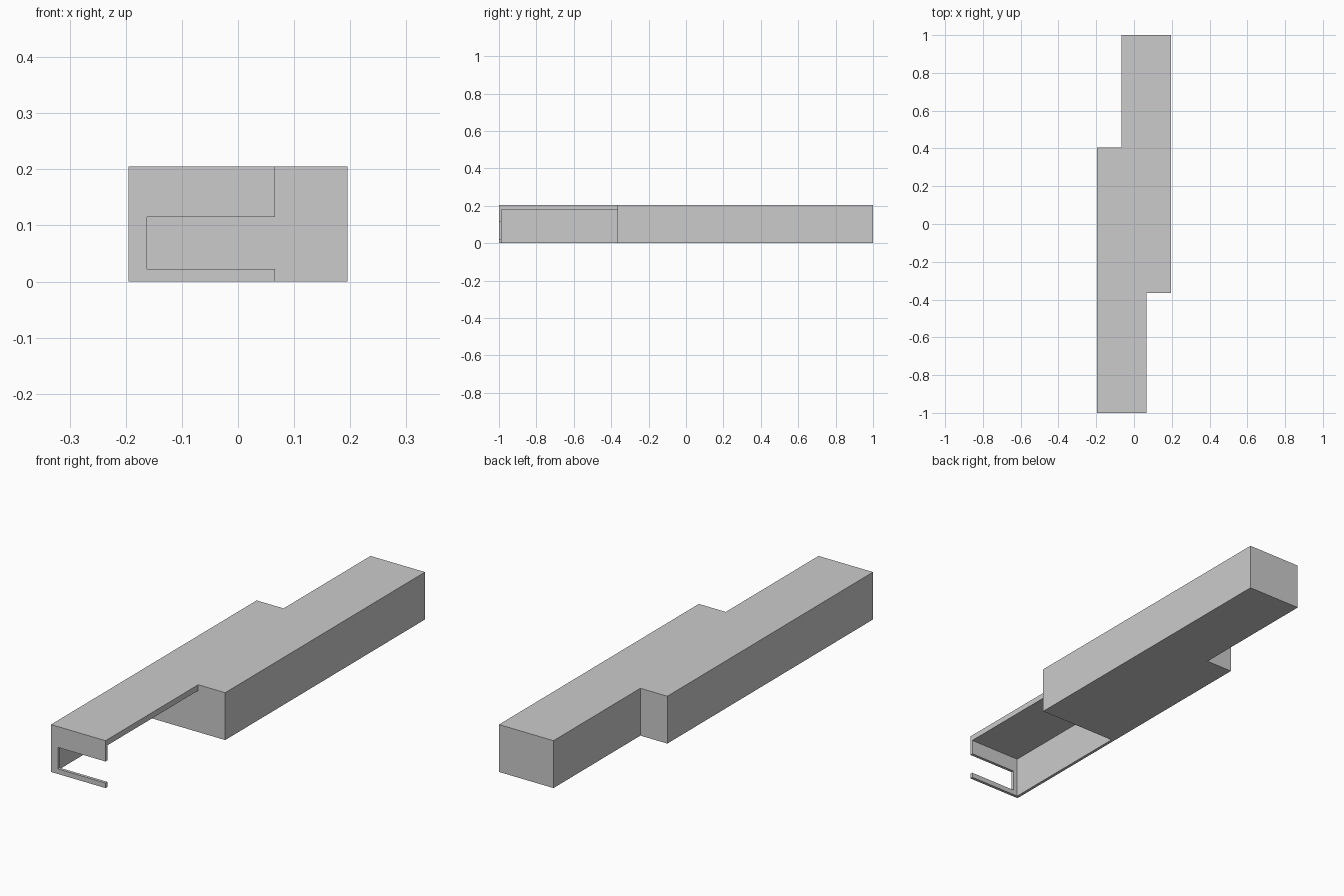
import bpy, bmesh

if "Cube" in bpy.data.objects:
    bpy.data.objects.remove(bpy.data.objects["Cube"])

HALF_W, HEIGHT = 0.195, 0.205
INSET = 0.066            # x of the offset ends
STEP_F, STEP_B = -0.366, 0.406


def prism(name, outline, z0, z1):
    """Extrude an xy outline from z0 to z1."""
    bm = bmesh.new()
    base = bm.faces.new([bm.verts.new((x, y, z0)) for x, y in outline])
    top = bmesh.ops.extrude_face_region(bm, geom=[base])["geom"]
    verts = [v for v in top if isinstance(v, bmesh.types.BMVert)]
    bmesh.ops.translate(bm, verts=verts, vec=(0, 0, z1 - z0))
    bmesh.ops.recalc_face_normals(bm, faces=bm.faces)
    mesh = bpy.data.meshes.new(name)
    bm.to_mesh(mesh)
    bm.free()
    obj = bpy.data.objects.new(name, mesh)
    bpy.context.collection.objects.link(obj)
    return obj


def cut(target, x0, x1, y0, y1, z0, z1):
    """Subtract a box from the target and discard the cutter."""
    cutter = prism("cutter", [(x0, y0), (x1, y0), (x1, y1), (x0, y1)], z0, z1)
    cutter.hide_render = True
    mod = target.modifiers.new("cut", 'BOOLEAN')
    mod.operation, mod.solver, mod.object = 'DIFFERENCE', 'EXACT', cutter
    bpy.context.view_layer.objects.active = target
    bpy.ops.object.modifier_apply(modifier=mod.name)
    bpy.data.objects.remove(cutter)


# Long body with a step on either side
body = prism("stepped_body", [
    (-HALF_W, -1), (INSET, -1), (INSET, STEP_F), (HALF_W, STEP_F),
    (HALF_W, 1), (-INSET, 1), (-INSET, STEP_B), (-HALF_W, STEP_B),
], 0, HEIGHT)

# Front bay: open below and on the right, leaving roof, left wall and front plate
cut(body, -0.182, 0.12, -0.987, STEP_F, -0.1, 0.18)

# Slot through the front plate, open to the right
cut(body, -0.162, 0.12, -1.1, -0.95, 0.022, 0.115)
